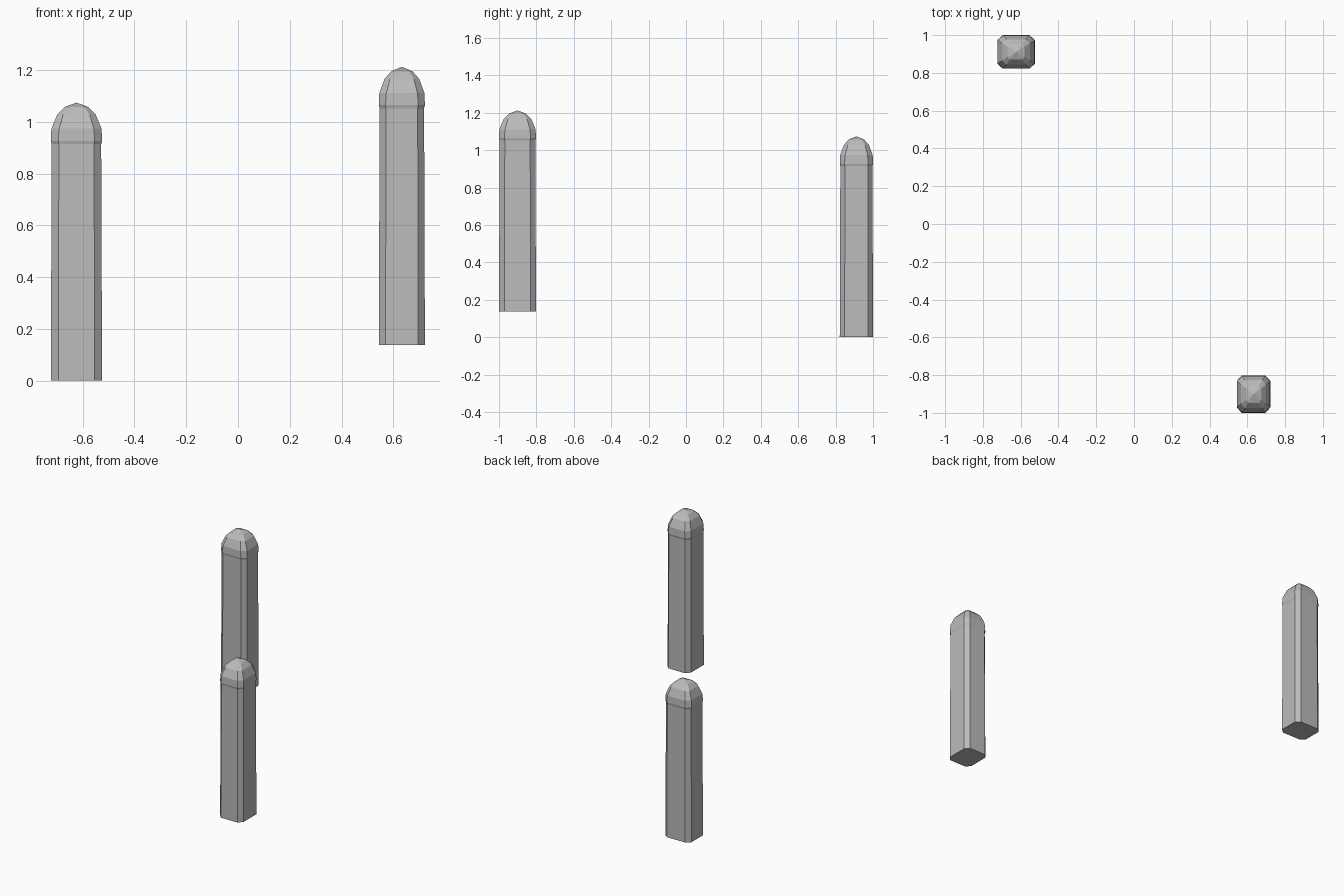
import bpy, bmesh
from mathutils import Matrix

if "Cube" in bpy.data.objects:
    bpy.data.objects.remove(bpy.data.objects["Cube"], do_unlink=True)

grey = bpy.data.materials.new("concrete_grey")
grey.use_nodes = True
colour = (0.5, 0.5, 0.5, 1)
grey.diffuse_color = colour
grey.node_tree.nodes["Principled BSDF"].inputs["Base Color"].default_value = colour

WIDE, DEEP = 0.099, 0.089   # half sizes of the post


def ring(bm, scale, z, chamfer):
    """Rectangle with cut corners, listed anticlockwise."""
    w, d = WIDE * scale, DEEP * scale
    cw, cd = w * chamfer, d * chamfer
    points = [(w, cd - d), (w, d - cd), (w - cw, d), (cw - w, d),
              (-w, d - cd), (-w, cd - d), (cw - w, -d), (w - cw, -d)]
    return [bm.verts.new((x, y, z)) for x, y in points]


def bollard(name, location, turn):
    bm = bmesh.new()
    # Shaft, shallow step, collar and rounded cap: scale, height, corner cut
    levels = [(1.0, 0, 0.29), (0.965, 0.914, 0.29), (1.0, 0.926, 0.29),
              (0.98, 0.973, 0.31), (0.75, 1.028, 0.31), (0.46, 1.057, 0.31)]
    rings = [ring(bm, *level) for level in levels]
    for low, high in zip(rings, rings[1:]):
        for i in range(8):
            j = (i + 1) % 8
            bm.faces.new((low[i], low[j], high[j], high[i]))
    # Pointed top and flat base
    tip = bm.verts.new((0, 0, 1.074))
    for i in range(8):
        bm.faces.new((rings[-1][i], rings[-1][(i + 1) % 8], tip))
    bm.faces.new(rings[0][::-1])
    if turn:
        bm.transform(Matrix.Rotation(1.5707963, 4, "Z"))
    mesh = bpy.data.meshes.new(name)
    bm.to_mesh(mesh)
    bm.free()
    mesh.materials.append(grey)
    post = bpy.data.objects.new(name, mesh)
    post.location = location
    bpy.context.collection.objects.link(post)


bollard("back_right_bollard", (-0.624, 0.911, 0), False)
bollard("front_left_bollard", (0.633, -0.901, 0.138), True)
